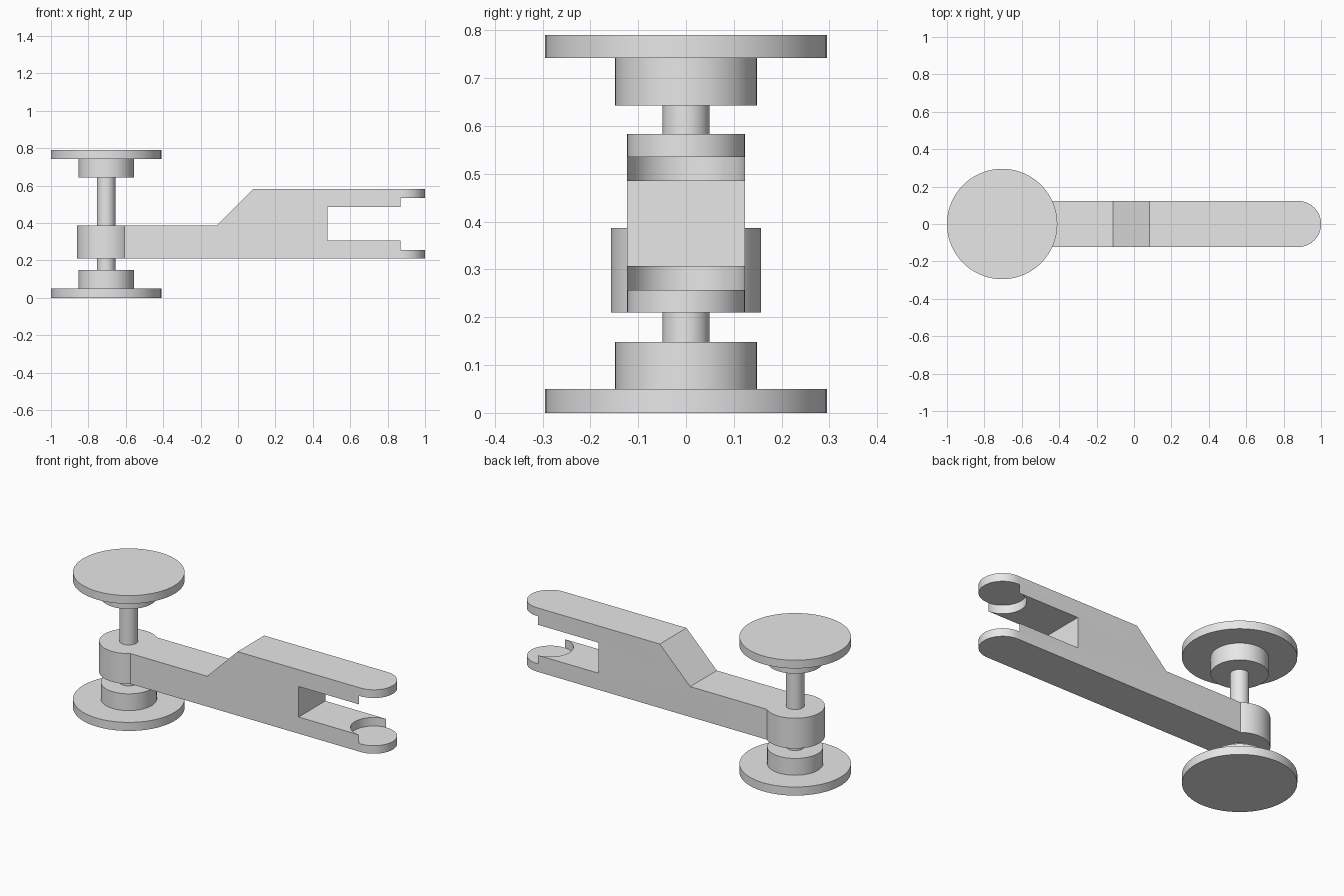
import bpy, bmesh, math

default = bpy.data.objects.get("Cube")
if default:
    bpy.data.objects.remove(default, do_unlink=True)

grey = bpy.data.materials.new("plain grey")
grey.use_nodes = True
grey.diffuse_color = (0.8, 0.8, 0.8, 1)
grey.node_tree.nodes["Principled BSDF"].inputs["Base Color"].default_value = (0.8, 0.8, 0.8, 1)

AXLE_X = -0.705
HALF = 0.123          # half width of the arm
TIP_X = 1 - HALF      # centre of the rounded fork tip
SIDES = 96


def make_object(name, bm):
    bmesh.ops.recalc_face_normals(bm, faces=bm.faces)
    mesh = bpy.data.meshes.new(name)
    bm.to_mesh(mesh)
    bm.free()
    mesh.materials.append(grey)
    ob = bpy.data.objects.new(name, mesh)
    bpy.context.collection.objects.link(ob)
    return ob


def prism(name, outline, offset):
    """Extrude a closed 3D outline along the offset vector."""
    bm = bmesh.new()
    face = bm.faces.new([bm.verts.new(p) for p in outline])
    ext = bmesh.ops.extrude_face_region(bm, geom=[face], use_keep_orig=True)
    bmesh.ops.translate(bm, vec=offset, verts=[v for v in ext["geom"] if isinstance(v, bmesh.types.BMVert)])
    return make_object(name, bm)


def arc(cx, radius, start, end, z, steps):
    angles = [start + (end - start) * i / steps for i in range(steps + 1)]
    return [(cx + radius * math.cos(a), radius * math.sin(a), z) for a in angles]


def disc(name, cx, radius, z0, z1):
    return prism(name, arc(cx, radius, 0, math.tau, z0, SIDES)[:-1], (0, 0, z1 - z0))


def combine(target, tool, operation):
    """Apply a boolean and remove the helper."""
    tool.hide_render = True
    mod = target.modifiers.new("boolean", "BOOLEAN")
    mod.operation, mod.solver, mod.object = operation, "EXACT", tool
    bpy.context.view_layer.objects.active = target
    bpy.ops.object.modifier_apply(modifier=mod.name)
    bpy.data.objects.remove(tool, do_unlink=True)


# Forked arm: side profile, with a slot between the two prongs
side = [(AXLE_X, 0.21), (1.1, 0.21), (1.1, 0.307), (0.478, 0.307), (0.478, 0.485),
        (1.1, 0.485), (1.1, 0.583), (0.083, 0.583), (-0.113, 0.387), (AXLE_X, 0.387)]
arm = prism("forked_arm", [(x, -0.2, z) for x, z in side], (0, 0.4, 0))

# Plan shape with the rounded tip
plan = arc(TIP_X, HALF, -math.pi / 2, math.pi / 2, 0, SIDES // 2)
plan += [(-0.8, HALF, 0), (-0.8, -HALF, 0)]
combine(arm, prism("plan_helper", plan, (0, 0, 1)), "INTERSECT")

# Round pockets inside both prong tips, and the axle hub
combine(arm, disc("pocket_cutter", TIP_X, HALF + 0.0003, 0.257, 0.535), "DIFFERENCE")
combine(arm, disc("hub_helper", AXLE_X, 0.157, 0.21, 0.387), "UNION")

# Wheels, collars and axle turned as one piece
turned = [(0, 0), (0.295, 0), (0.295, 0.05), (0.148, 0.05), (0.148, 0.148), (0.049, 0.148),
          (0.049, 0.643), (0.148, 0.643), (0.148, 0.742), (0.295, 0.742), (0.295, 0.79), (0, 0.79)]
bm = bmesh.new()
verts = [bm.verts.new((AXLE_X + r, 0, z)) for r, z in turned]
edges = [bm.edges.new(pair) for pair in zip(verts, verts[1:])]
bmesh.ops.spin(bm, geom=verts + edges, cent=(AXLE_X, 0, 0), axis=(0, 0, 1),
               angle=math.tau, steps=SIDES, use_duplicate=False)
bmesh.ops.remove_doubles(bm, verts=bm.verts, dist=0.0001)
wheels = make_object("axle_with_wheels", bm)

# Smooth the round walls, keep the edges crisp
bpy.ops.object.select_all(action="DESELECT")
for ob in (arm, wheels):
    ob.select_set(True)
bpy.context.view_layer.objects.active = arm
bpy.ops.object.shade_smooth_by_angle(angle=math.radians(30))
